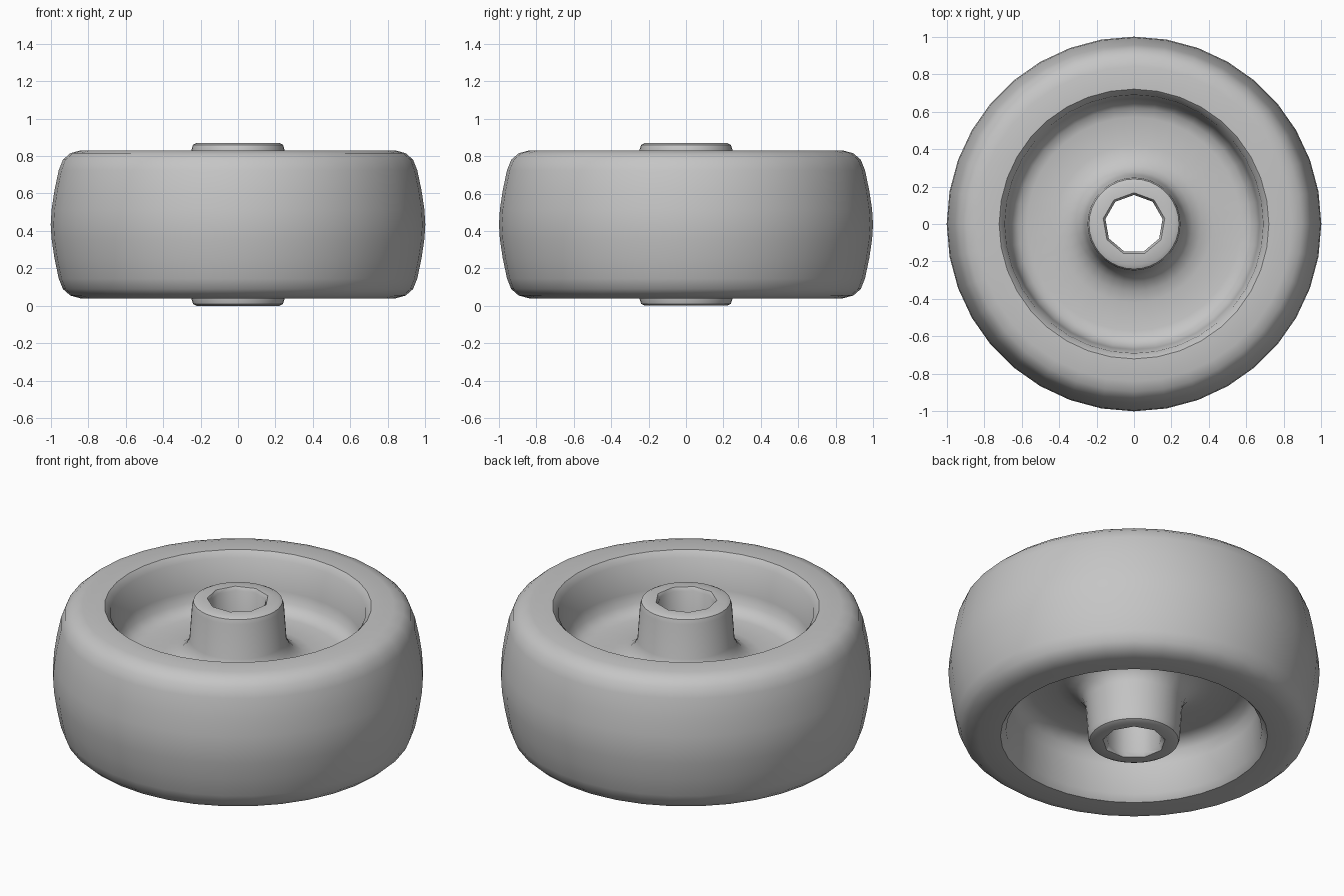
import bpy, bmesh
from math import cos, sin, tau, radians

cube = bpy.data.objects.get("Cube")
if cube:
    bpy.data.objects.remove(cube, do_unlink=True)

grey = bpy.data.materials.new("plain grey")
grey.use_nodes = True
grey.diffuse_color = (0.56, 0.56, 0.56, 1)
grey.node_tree.nodes["Principled BSDF"].inputs["Base Color"].default_value = (0.56, 0.56, 0.56, 1)


def lathe(name, profile, sides, turn=0.0):
    """Spin a (radius, height) outline, which starts and ends on the axis."""
    bm = bmesh.new()
    rings = []
    for r, z in profile:
        if r == 0:
            rings.append([bm.verts.new((0, 0, z))] * sides)
        else:
            rings.append([bm.verts.new((r * cos(tau * i / sides + turn),
                                        r * sin(tau * i / sides + turn), z))
                          for i in range(sides)])
    for a, b in zip(rings, rings[1:]):
        for i in range(sides):
            j = (i + 1) % sides
            corners = dict.fromkeys((a[i], a[j], b[j], b[i]))
            bm.faces.new(list(corners))
    bmesh.ops.recalc_face_normals(bm, faces=bm.faces)
    mesh = bpy.data.meshes.new(name)
    bm.to_mesh(mesh)
    bm.free()
    mesh.materials.append(grey)
    obj = bpy.data.objects.new(name, mesh)
    bpy.context.collection.objects.link(obj)
    return obj


# Upper half: hub, recessed web, rim lip and rounded tread
MIDDLE = 0.44
half = [(0, 0.875), (0.22, 0.875), (0.24, 0.865), (0.248, 0.84), (0.262, 0.64),
        (0.28, 0.595), (0.31, 0.56), (0.36, 0.53), (0.42, 0.52), (0.57, 0.52),
        (0.62, 0.532), (0.655, 0.57), (0.67, 0.63), (0.69, 0.8), (0.72, 0.835),
        (0.84, 0.835), (0.895, 0.82), (0.935, 0.785), (0.957, 0.73),
        (0.98, 0.62), (0.995, 0.52)]
# The lower half mirrors the upper one
mirrored = [(r, 2 * MIDDLE - z) for r, z in reversed(half)]
wheel = lathe("wheel", half + [(1.0, MIDDLE)] + mirrored, 36)
wheel.location.z = -0.005

# Faceted axle bore with chamfered mouths
bore = lathe("bore_cutter", [(0, 0.9), (0.185, 0.9), (0.155, 0.85), (0.155, 0.025),
                             (0.185, -0.025), (0, -0.025)], 9, radians(10))
cut = wheel.modifiers.new("bore", 'BOOLEAN')
cut.operation = 'DIFFERENCE'
cut.solver = 'EXACT'
cut.object = bore
bpy.context.view_layer.objects.active = wheel
wheel.select_set(True)
bpy.ops.object.modifier_apply(modifier=cut.name)
bpy.data.objects.remove(bore, do_unlink=True)
bpy.ops.object.shade_smooth_by_angle(angle=radians(35))
